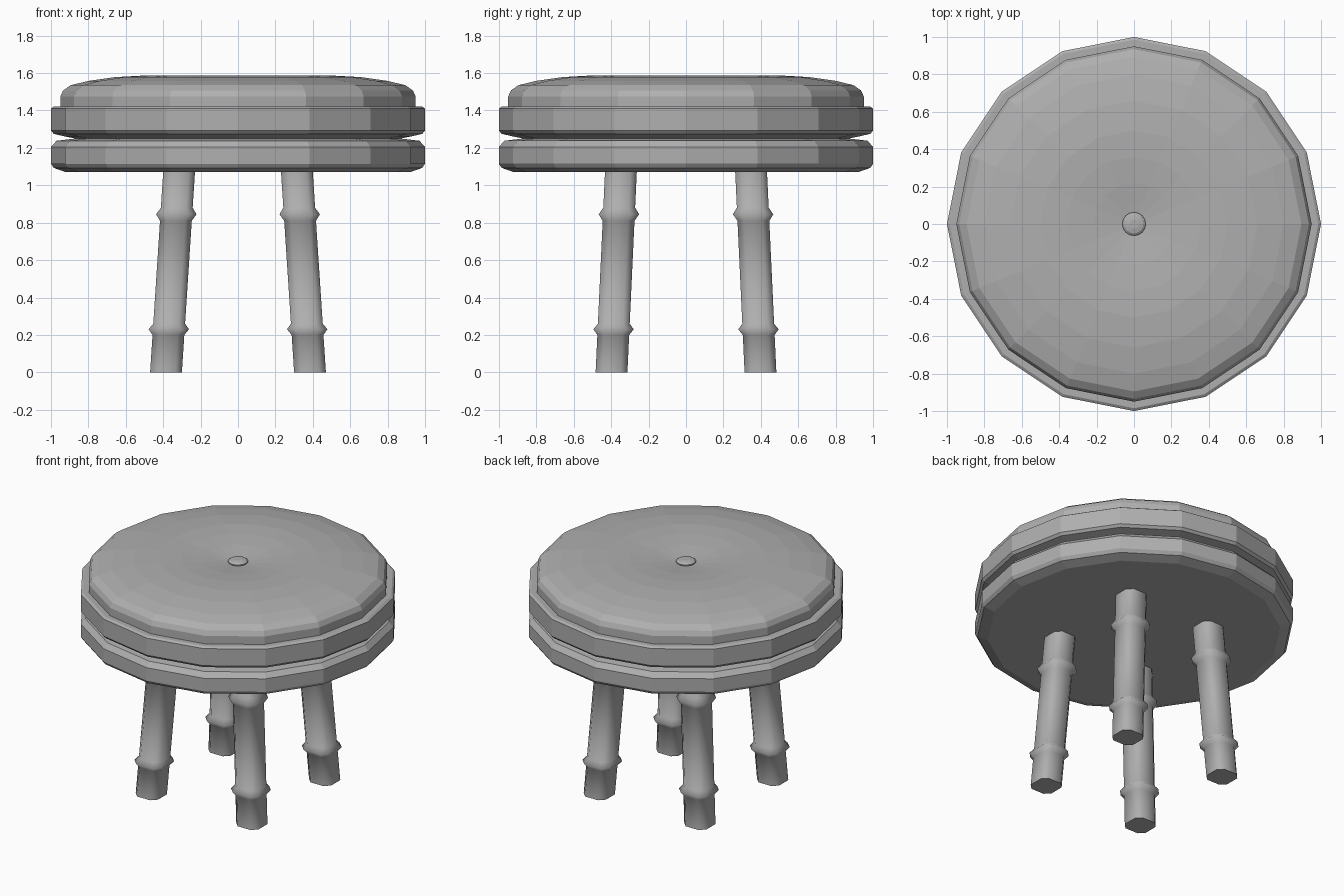
import bpy, bmesh
from math import cos, sin, pi

if "Cube" in bpy.data.objects:
    bpy.data.objects.remove(bpy.data.objects["Cube"])

SIDES = 16

# Dark grey finish
grey = bpy.data.materials.new("dark_grey")
grey.diffuse_color = (0.43, 0.43, 0.43, 1)
grey.use_nodes = True
grey.node_tree.nodes["Principled BSDF"].inputs["Base Color"].default_value = grey.diffuse_color


def loft(name, rings, smooth=False):
    """Skin a stack of closed rings and cap both ends."""
    bm = bmesh.new()
    loops = [[bm.verts.new(p) for p in ring] for ring in rings]
    n = len(loops[0])
    for a, b in zip(loops, loops[1:]):
        for i in range(n):
            j = (i + 1) % n
            bm.faces.new((a[i], a[j], b[j], b[i])).smooth = smooth
    for cap in (loops[0][::-1], loops[-1]):
        face = bm.faces.new(cap)
        for edge in face.edges:
            edge.smooth = False
    bmesh.ops.recalc_face_normals(bm, faces=bm.faces)
    mesh = bpy.data.meshes.new(name)
    bm.to_mesh(mesh)
    bm.free()
    mesh.materials.append(grey)
    obj = bpy.data.objects.new(name, mesh)
    bpy.context.collection.objects.link(obj)
    return obj


def turned(name, profile, sides=SIDES):
    """Lathe a (radius, height) profile around the z axis."""
    return loft(name, [[(r * cos(2 * pi * i / sides), r * sin(2 * pi * i / sides), z)
                        for i in range(sides)] for r, z in profile])


# Seat base: two stacked rims with a groove between them
turned("seat_base", [(0.92, 1.07), (0.985, 1.093), (1.0, 1.115), (1.0, 1.205),
                     (0.97, 1.238), (0.87, 1.25), (0.93, 1.262), (0.985, 1.275),
                     (1.0, 1.292), (1.0, 1.41), (0.985, 1.42), (0.90, 1.42)])

# Cushion: domed edge, shallow dip towards the button
turned("cushion", [(0.95, 1.415), (0.95, 1.475), (0.935, 1.507), (0.895, 1.535),
                   (0.80, 1.558), (0.66, 1.578), (0.50, 1.587), (0.36, 1.584),
                   (0.22, 1.573), (0.10, 1.558), (0.03, 1.55)])

# Centre button
turned("cushion_button", [(0.05, 1.545), (0.063, 1.556), (0.063, 1.563),
                          (0.05, 1.572), (0.025, 1.577)])


def leg(name, sx, sy):
    """Splayed leg: chamfered square section with two pointed collars."""
    rings = []
    for z, h in [(0, 0.085), (0.2, 0.085), (0.23, 0.108), (0.26, 0.085),
                 (0.81, 0.085), (0.845, 0.108), (0.88, 0.085), (1.09, 0.085)]:
        t = z / 1.07
        cx, cy = sx * (0.385 - 0.07 * t), sy * (0.398 - 0.05 * t)
        k = h * 0.58
        section = [(h, -k), (h, k), (k, h), (-k, h), (-h, k), (-h, -k), (-k, -h), (k, -h)]
        rings.append([(cx + x, cy + y, z) for x, y in section])
    loft(name, rings, smooth=True)


# Four legs
for side, sx in (("left", -1), ("right", 1)):
    for end, sy in (("front", -1), ("back", 1)):
        leg(f"{end}_{side}_leg", sx, sy)
